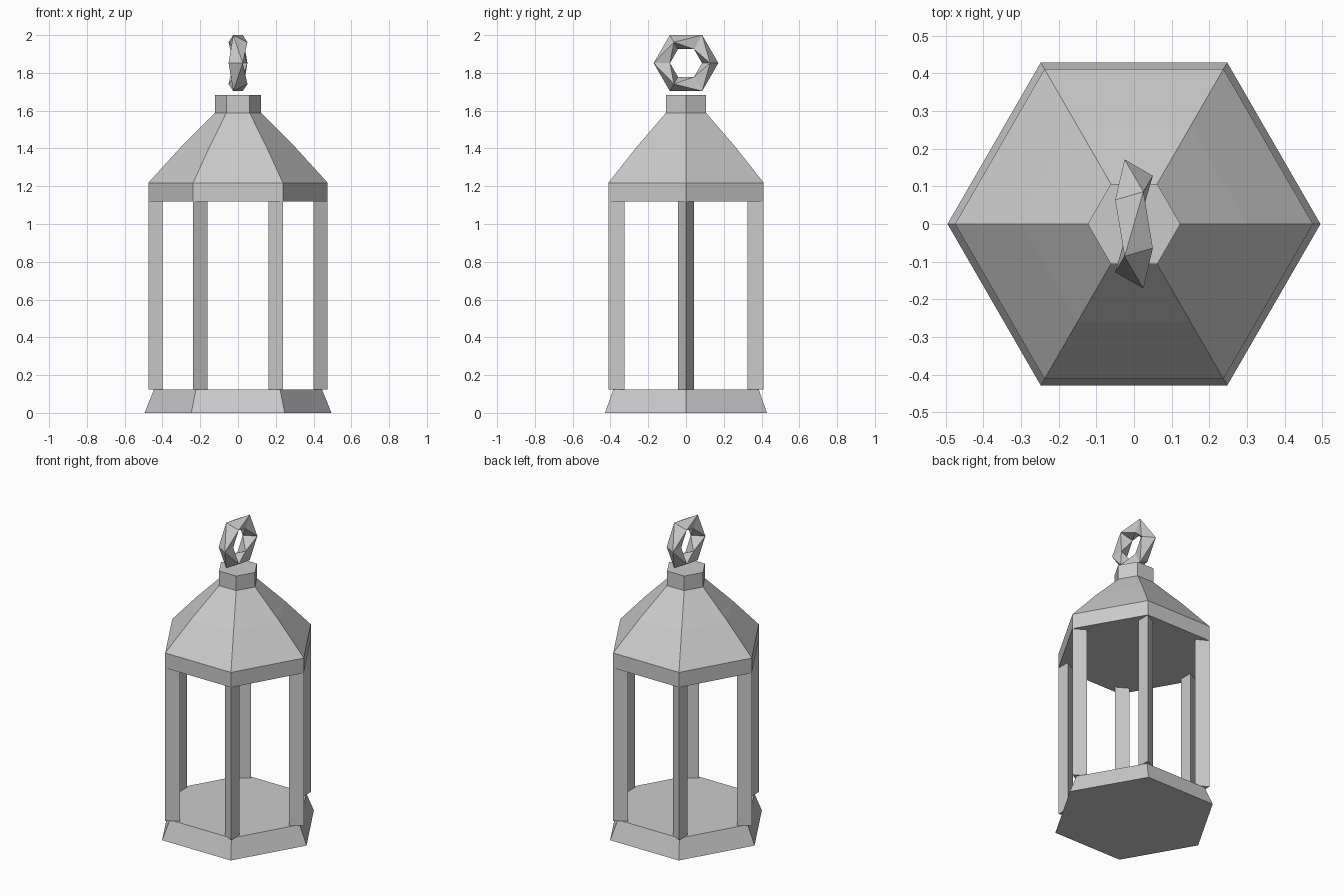
import bpy, bmesh
from math import sin, cos, radians

if "Cube" in bpy.data.objects:
    bpy.data.objects.remove(bpy.data.objects["Cube"], do_unlink=True)

# Single grey material
grey = bpy.data.materials.new("plain_grey")
grey.use_nodes = True
colour = (0.6, 0.6, 0.6, 1)
grey.diffuse_color = colour
grey.node_tree.nodes["Principled BSDF"].inputs["Base Color"].default_value = colour


def finish(name, bm):
    bmesh.ops.recalc_face_normals(bm, faces=bm.faces)
    mesh = bpy.data.meshes.new(name)
    bm.to_mesh(mesh)
    bm.free()
    mesh.materials.append(grey)
    obj = bpy.data.objects.new(name, mesh)
    bpy.context.collection.objects.link(obj)
    return obj


def stacked_prism(name, profile, sides, turn=0, centre=(0, 0)):
    """Loft regular polygons through (radius, height) pairs and cap both ends."""
    bm = bmesh.new()
    rings = []
    for r, z in profile:
        angles = [radians(turn + 360 * i / sides) for i in range(sides)]
        rings.append([bm.verts.new((centre[0] + r * cos(a), centre[1] + r * sin(a), z))
                      for a in angles])
    for low, high in zip(rings, rings[1:]):
        for i in range(sides):
            j = (i + 1) % sides
            bm.faces.new((low[i], low[j], high[j], high[i]))
    bm.faces.new(rings[0][::-1])
    bm.faces.new(rings[-1])
    return finish(name, bm)


# Flared base, and the curved roof with its rim and cap
stacked_prism("base", [(0.495, 0), (0.445, 0.123)], 6)
stacked_prism("roof", [(0.475, 1.12), (0.475, 1.218), (0.3, 1.41),
                       (0.123, 1.588), (0.123, 1.683)], 6)

# Triangular corner posts, each with one edge pointing outward
for k in range(6):
    a = radians(60 * k)
    stacked_prism(f"post_{k + 1}", [(0.05, 0.123), (0.05, 1.12)], 3, 60 * k,
                  (0.425 * cos(a), 0.425 * sin(a)))


# Faceted hanging ring: triangular sections, mirrored at every other corner
def hanging_ring(major, minor, height):
    bm = bmesh.new()
    sections = []
    for k in range(6):
        a, side = radians(60 * k), (-1) ** k
        section = []
        for phi in (-30, 90, 210):
            p = radians(phi)
            out = major + minor * cos(p)
            section.append(bm.verts.new((side * minor * sin(p), out * cos(a),
                                         height + out * sin(a))))
        sections.append(section)
    for k in range(6):
        # Interleave both triangles into one zigzag band
        s, t = sections[k], sections[(k + 1) % 6]
        if k % 2:
            s, t = t, s
        zigzag = [s[0], t[0], s[1], t[2], s[2], t[1]]
        for i in range(6):
            bm.faces.new([zigzag[(i + n) % 6] for n in range(3)])
    return finish("hanging_ring", bm)


hanging_ring(0.128, 0.05, 1.852)
